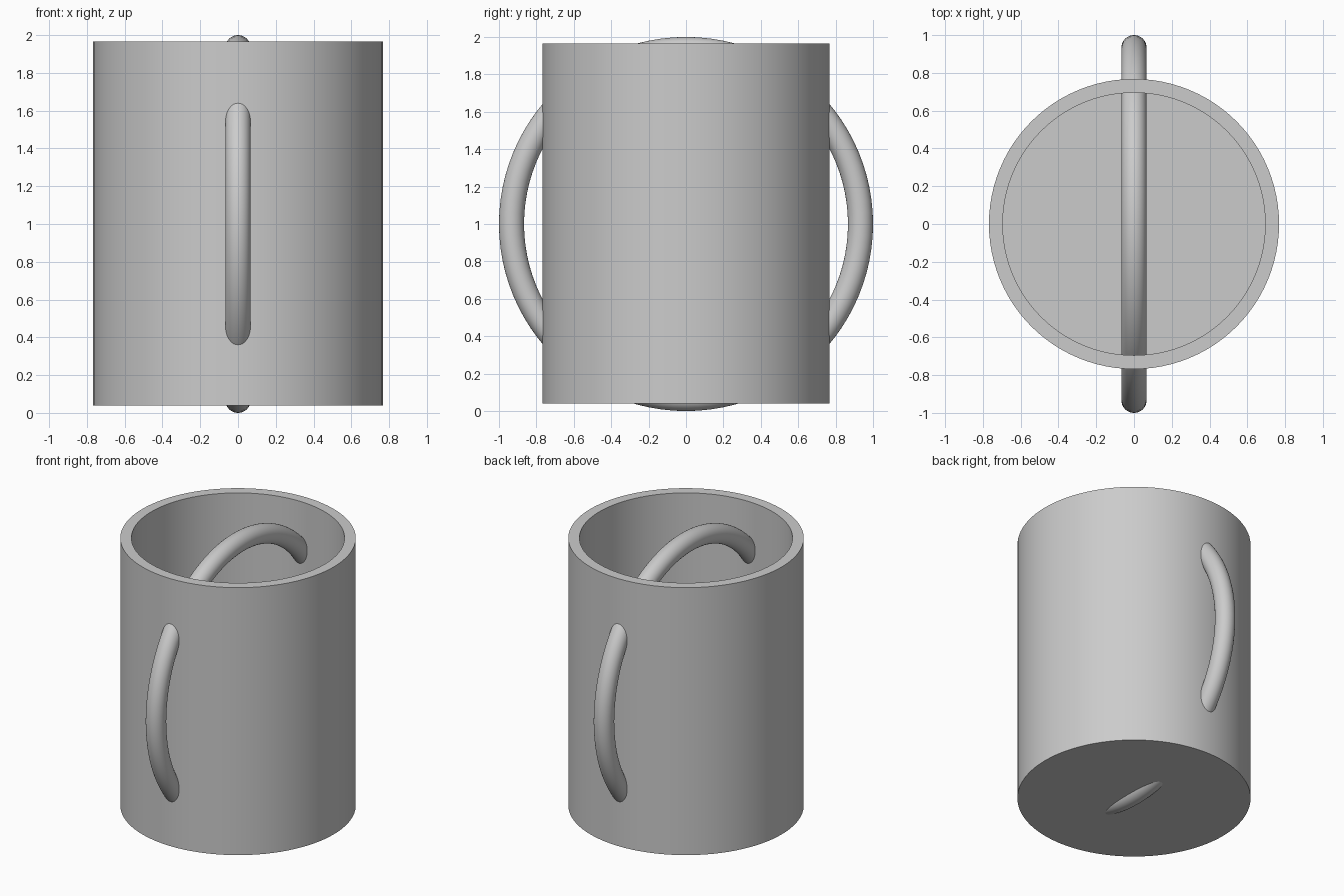
import bpy, bmesh, math
from mathutils import Matrix, Vector

cube = bpy.data.objects.get("Cube")
if cube:
    bpy.data.objects.remove(cube, do_unlink=True)

# Single plain grey for the whole mug
grey = bpy.data.materials.new("plain_grey")
grey.use_nodes = True
colour = (0.6, 0.6, 0.6, 1)
grey.diffuse_color = colour
grey.node_tree.nodes["Principled BSDF"].inputs["Base Color"].default_value = colour


def lathe(name, profile, steps, axis, centre, closed):
    """Spin a profile of points about an axis through the centre."""
    bm = bmesh.new()
    verts = [bm.verts.new(p) for p in profile]
    edges = [bm.edges.new(pair) for pair in zip(verts, verts[1:])]
    if closed:
        edges.append(bm.edges.new((verts[-1], verts[0])))
    bmesh.ops.spin(bm, geom=verts + edges, cent=centre, axis=axis,
                   angle=math.tau, steps=steps, use_merge=True)
    bmesh.ops.remove_doubles(bm, verts=bm.verts, dist=0.0001)
    bmesh.ops.recalc_face_normals(bm, faces=bm.faces)
    mesh = bpy.data.meshes.new(name)
    bm.to_mesh(mesh)
    bm.free()
    mesh.materials.append(grey)
    obj = bpy.data.objects.new(name, mesh)
    bpy.context.collection.objects.link(obj)
    bpy.ops.object.select_all(action="DESELECT")
    obj.select_set(True)
    bpy.context.view_layer.objects.active = obj
    bpy.ops.object.shade_smooth_by_angle(angle=math.radians(30))
    return obj


# Hollow cup: outer wall, flat rim, inner wall and floor
outer, inner, bottom, top, floor = 0.768, 0.695, 0.04, 1.965, 0.113
lathe("cup", [(0, 0, bottom), (outer, 0, bottom), (outer, 0, top),
              (inner, 0, top), (inner, 0, floor), (0, 0, floor)],
      96, (0, 0, 1), (0, 0, 0), False)

# Upright ring passing through the cup, forming both handles
ring, tube, sides = 0.933, 0.067, 32
section = [(tube * math.sin(a), ring + tube * math.cos(a), 1)
           for a in (math.tau * i / sides for i in range(sides))]
lathe("handle_ring", section, 96, (1, 0, 0), (0, 0, 1), True)
